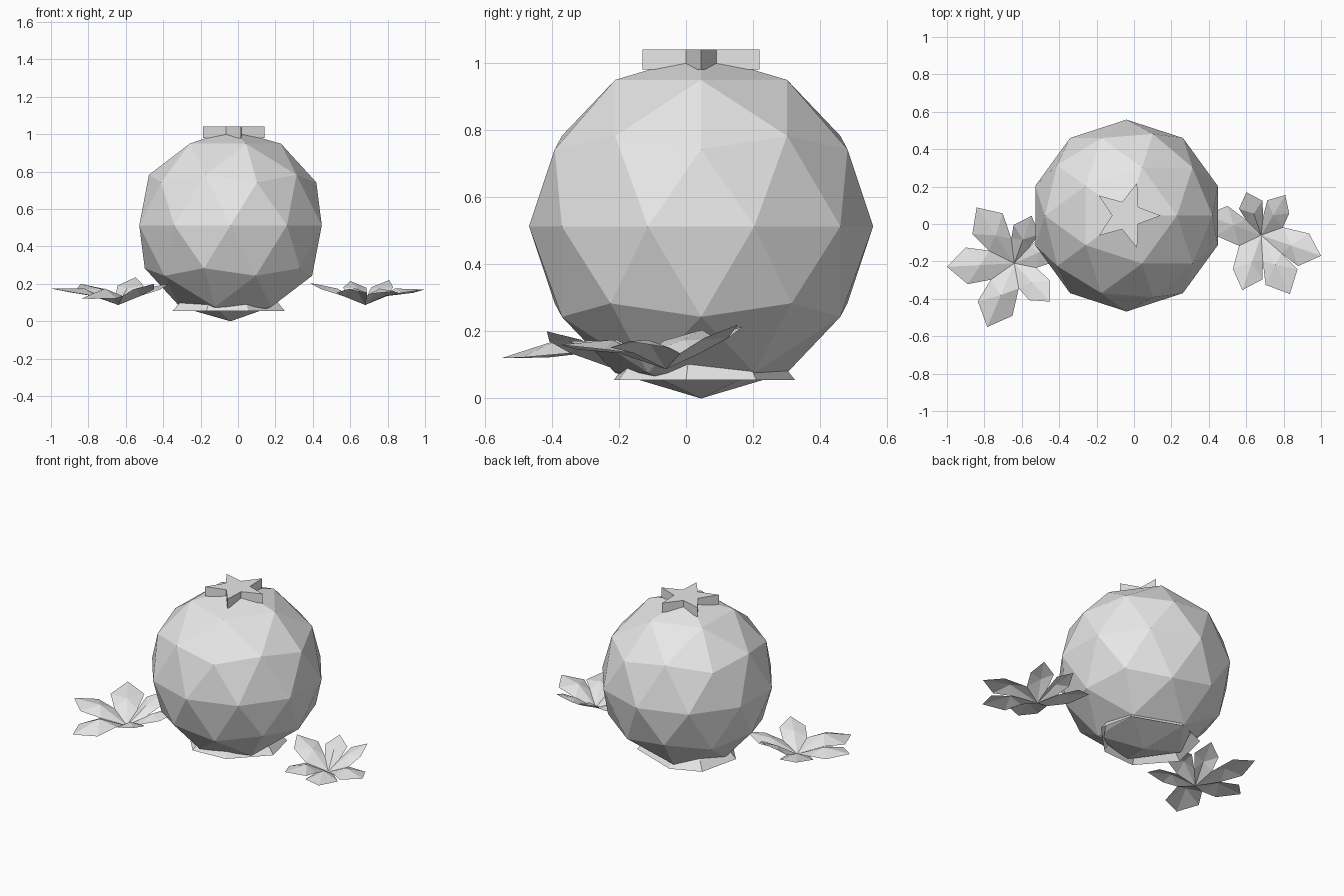
import bpy, bmesh
from math import radians, cos, sin, pi
from mathutils import Vector

cube = bpy.data.objects.get("Cube")
if cube:
    bpy.data.objects.remove(cube, do_unlink=True)

grey = bpy.data.materials.new("light_grey")
grey.use_nodes = True
grey.diffuse_color = (0.8, 0.8, 0.8, 1)
grey.node_tree.nodes["Principled BSDF"].inputs["Base Color"].default_value = (0.8, 0.8, 0.8, 1)

CENTRE = Vector((-0.04, 0.045, 0.513))


def finish(name, bm):
    mesh = bpy.data.meshes.new(name)
    bm.to_mesh(mesh)
    bm.free()
    mesh.materials.append(grey)
    obj = bpy.data.objects.new(name, mesh)
    bpy.context.collection.objects.link(obj)
    return obj


def polar(centre, radius, angle, z):
    return (centre[0] + radius * cos(angle), centre[1] + radius * sin(angle), z)


# Faceted round body
bm = bmesh.new()
bmesh.ops.create_icosphere(bm, subdivisions=2, radius=0.513)
body = finish("body", bm)
body.location = CENTRE

# Five-pointed star block on top
bm = bmesh.new()
outline = [bm.verts.new(polar(CENTRE, 0.077 if i % 2 else 0.183, i * pi / 5, 0.98))
           for i in range(10)]
base = bm.faces.new(outline)
top = bmesh.ops.extrude_face_region(bm, geom=[base], use_keep_orig=True)
bmesh.ops.translate(bm, vec=(0, 0, 0.06),
                    verts=[v for v in top["geom"] if isinstance(v, bmesh.types.BMVert)])
bmesh.ops.recalc_face_normals(bm, faces=bm.faces)
finish("top_star", bm)

# Open, sloping collar of leaves under the body
corners = [(0.20, 0.21), (-0.11, 0.325), (-0.29, 0.25), (-0.35, -0.005),
           (-0.17, -0.215), (0.055, -0.20), (0.25, 0.0)]
bm = bmesh.new()
rings = []
for scale, z in ((1, 0.055), (0.86, 0.105), (0.7, 0.14)):
    rings.append([bm.verts.new((CENTRE.x + (x - CENTRE.x) * scale,
                                CENTRE.y + (y - CENTRE.y) * scale, z)) for x, y in corners])
for low, high in zip(rings, rings[1:]):
    for i in range(len(corners)):
        j = (i + 1) % len(corners)
        bm.faces.new((low[i], low[j], high[j], high[i]))
finish("base_collar", bm)


def flower(name, centre, petals):
    """Petals are (angle, length, tip height), ordered anticlockwise."""
    bm = bmesh.new()
    heart = bm.verts.new((centre[0], centre[1], 0.087))
    count = len(petals)
    # Low notches between neighbouring petals
    notches = []
    for i, (angle, length, _) in enumerate(petals):
        after, after_length, _ = petals[(i + 1) % count]
        middle = angle + ((after - angle) % 360) / 2
        notches.append(bm.verts.new(
            polar(centre, 0.21 * (length + after_length), radians(middle), 0.135)))
    # Each petal is folded along its middle
    for i, (angle, length, tip_z) in enumerate(petals):
        a = radians(angle)
        ridge = bm.verts.new(polar(centre, length * 0.5, a, 0.175))
        tip = bm.verts.new(polar(centre, length, a, tip_z))
        right, left = (bm.verts.new(polar(centre, length * 0.76, a + side * radians(21),
                                          0.6 * tip_z + 0.05)) for side in (-1, 1))
        loop = [heart, notches[i - 1], right, tip, left, notches[i], heart]
        for first, second in zip(loop, loop[1:]):
            bm.faces.new((ridge, first, second))
    finish(name, bm)


flower("left_flower", (0.68, -0.06),
       [(-109, 0.31, 0.17), (-64, 0.35, 0.16), (-19, 0.338, 0.17),
        (59, 0.25, 0.22), (109, 0.243, 0.215), (160, 0.315, 0.205)])
flower("right_flower", (-0.64, -0.21),
       [(24, 0.295, 0.2), (70, 0.27, 0.235), (124, 0.36, 0.2),
        (183, 0.36, 0.175), (247, 0.37, 0.12), (313, 0.28, 0.2)])
